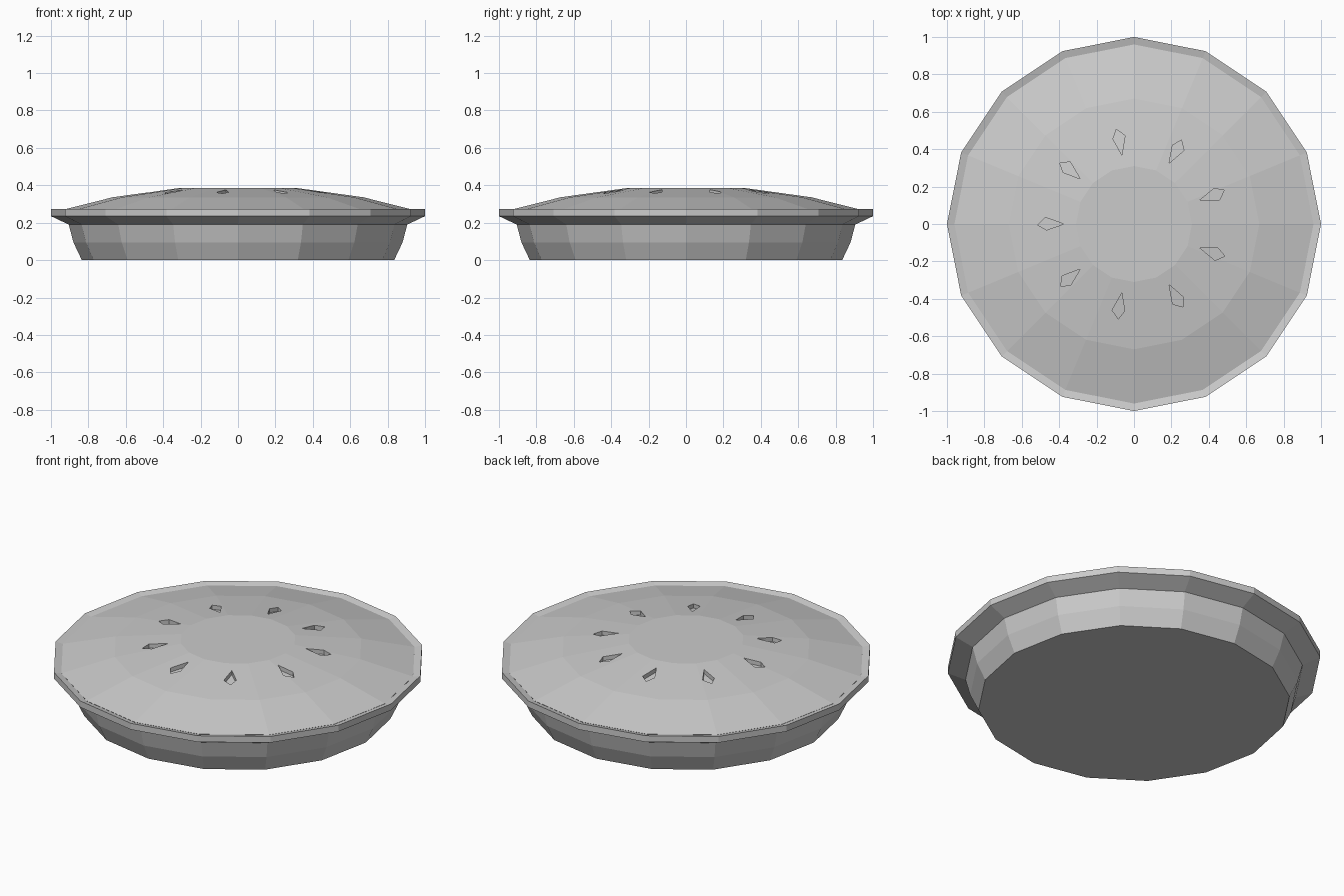
import bpy, bmesh, math
from mathutils import Vector

SIDES = 16
SLITS = 9

cube = bpy.data.objects.get("Cube")
if cube:
    bpy.data.objects.remove(cube, do_unlink=True)

grey = bpy.data.materials.new("light grey")
grey.use_nodes = True
grey.diffuse_color = (0.6, 0.6, 0.6, 1)
grey.node_tree.nodes["Principled BSDF"].inputs["Base Color"].default_value = (0.6, 0.6, 0.6, 1)


def add_object(name, bm):
    bmesh.ops.recalc_face_normals(bm, faces=bm.faces)
    mesh = bpy.data.meshes.new(name)
    bm.to_mesh(mesh)
    bm.free()
    mesh.materials.append(grey)
    obj = bpy.data.objects.new(name, mesh)
    bpy.context.collection.objects.link(obj)
    return obj


def lathe(name, profile):
    """Turn a (radius, height) profile into a closed faceted solid."""
    bm = bmesh.new()
    rings = []
    for r, z in profile:
        angles = [math.tau * i / SIDES for i in range(SIDES)]
        rings.append([bm.verts.new((r * math.cos(a), r * math.sin(a), z)) for a in angles])
    for low, high in zip(rings, rings[1:]):
        for i in range(SIDES):
            j = (i + 1) % SIDES
            bm.faces.new((low[i], low[j], high[j], high[i]))
    bm.faces.new(rings[0][::-1])
    bm.faces.new(rings[-1])
    return add_object(name, bm)


# Dish with a flared rim and an inward-sloping lip
lathe("dish", [(0.835, 0), (0.88, 0.095), (0.905, 0.19), (1.0, 0.235),
               (1.0, 0.272), (0.96, 0.262), (0.9, 0.2)])

# Domed top crust
crust = lathe("crust", [(0.9, 0.215), (0.96, 0.263), (0.67, 0.336), (0.31, 0.386)])

# Kite-shaped slit cutters, tilted with the slope of the crust
kite = [(0.515, 0.005), (0.474, -0.035), (0.375, 0), (0.467, 0.032)]
bm = bmesh.new()
for n in range(SLITS):
    a = math.pi + math.tau * n / SLITS
    out, side = Vector((math.cos(a), math.sin(a), 0)), Vector((-math.sin(a), math.cos(a), 0))

    def ring(lift):
        return [bm.verts.new(out * r + side * s + Vector((0, 0, 0.386 - 0.139 * (r - 0.31) + lift)))
                for r, s in kite]

    floor, top = ring(-0.025), ring(0.05)
    bm.faces.new(floor[::-1])
    bm.faces.new(top)
    for i in range(4):
        j = (i + 1) % 4
        bm.faces.new((floor[i], floor[j], top[j], top[i]))
cutter = add_object("slit_cutter", bm)
cutter.hide_render = True
cutter.hide_viewport = True
cutter.display_type = 'WIRE'

# Cut the steam slits into the crust
cut = crust.modifiers.new("steam_slits", 'BOOLEAN')
cut.operation = 'DIFFERENCE'
cut.solver = 'EXACT'
cut.object = cutter
